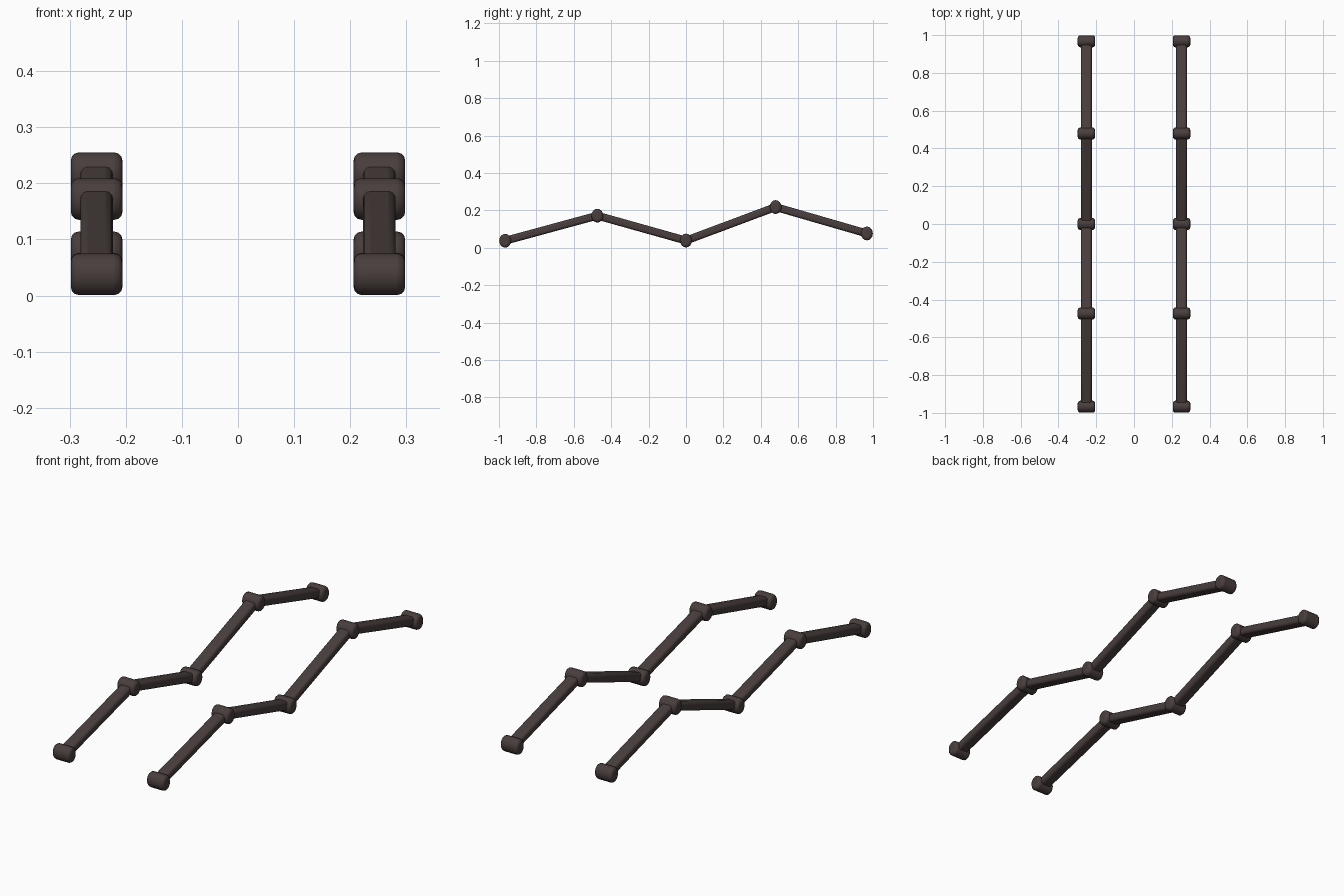
import bpy, bmesh, math
from mathutils import Matrix, Vector

old = bpy.data.objects.get("Cube")
if old:
    bpy.data.objects.remove(old, do_unlink=True)

mat = bpy.data.materials.new("dark brown")
mat.use_nodes = True
color = (0.065, 0.048, 0.046, 1)
mat.diffuse_color = color
mat.node_tree.nodes["Principled BSDF"].inputs["Base Color"].default_value = color


def finish(name, bm, bevel, segments):
    """Turn a bmesh into a bevelled object with crisp edges."""
    mesh = bpy.data.meshes.new(name)
    bm.to_mesh(mesh)
    bm.free()
    mesh.materials.append(mat)
    ob = bpy.data.objects.new(name, mesh)
    bpy.context.collection.objects.link(ob)
    mod = ob.modifiers.new("rounded edges", 'BEVEL')
    mod.width, mod.segments = bevel, segments
    mod.limit_method = 'ANGLE'
    mod.angle_limit = math.radians(50)
    bpy.ops.object.select_all(action='DESELECT')
    ob.select_set(True)
    bpy.context.view_layer.objects.active = ob
    bpy.ops.object.shade_smooth_by_angle(angle=math.radians(30))
    return ob


def joint(name, place):
    """Short oval barrel lying across the track."""
    bm = bmesh.new()
    bmesh.ops.create_cone(bm, cap_ends=True, segments=16,
                          radius1=0.037, radius2=0.037, depth=0.092)
    bmesh.ops.rotate(bm, verts=bm.verts, matrix=Matrix.Rotation(math.pi / 2, 3, 'Y'))
    bmesh.ops.scale(bm, verts=bm.verts, vec=(1, 0.86, 1))
    finish(name, bm, 0.014, 3).location = place


def bar(name, start, end):
    """Flat rounded bar between two joints."""
    span = end - start
    bm = bmesh.new()
    bmesh.ops.create_cube(bm, size=1)
    bmesh.ops.scale(bm, verts=bm.verts, vec=(0.058, span.length, 0.042))
    ob = finish(name, bm, 0.013, 3)
    ob.location = (start + end) / 2
    ob.rotation_euler.x = math.atan2(span.z, span.y)


# Zigzag path of the joints, front to back (y, z)
path = [(-0.967, 0.038), (-0.474, 0.172), (0, 0.039), (0.479, 0.218), (0.967, 0.077)]

for side, x in (("left", 0.252), ("right", -0.252)):
    points = [Vector((x, y, z)) for y, z in path]
    for i, p in enumerate(points):
        joint(f"{side}_joint_{i + 1}", p)
    for i, (a, b) in enumerate(zip(points, points[1:])):
        bar(f"{side}_bar_{i + 1}", a, b)
